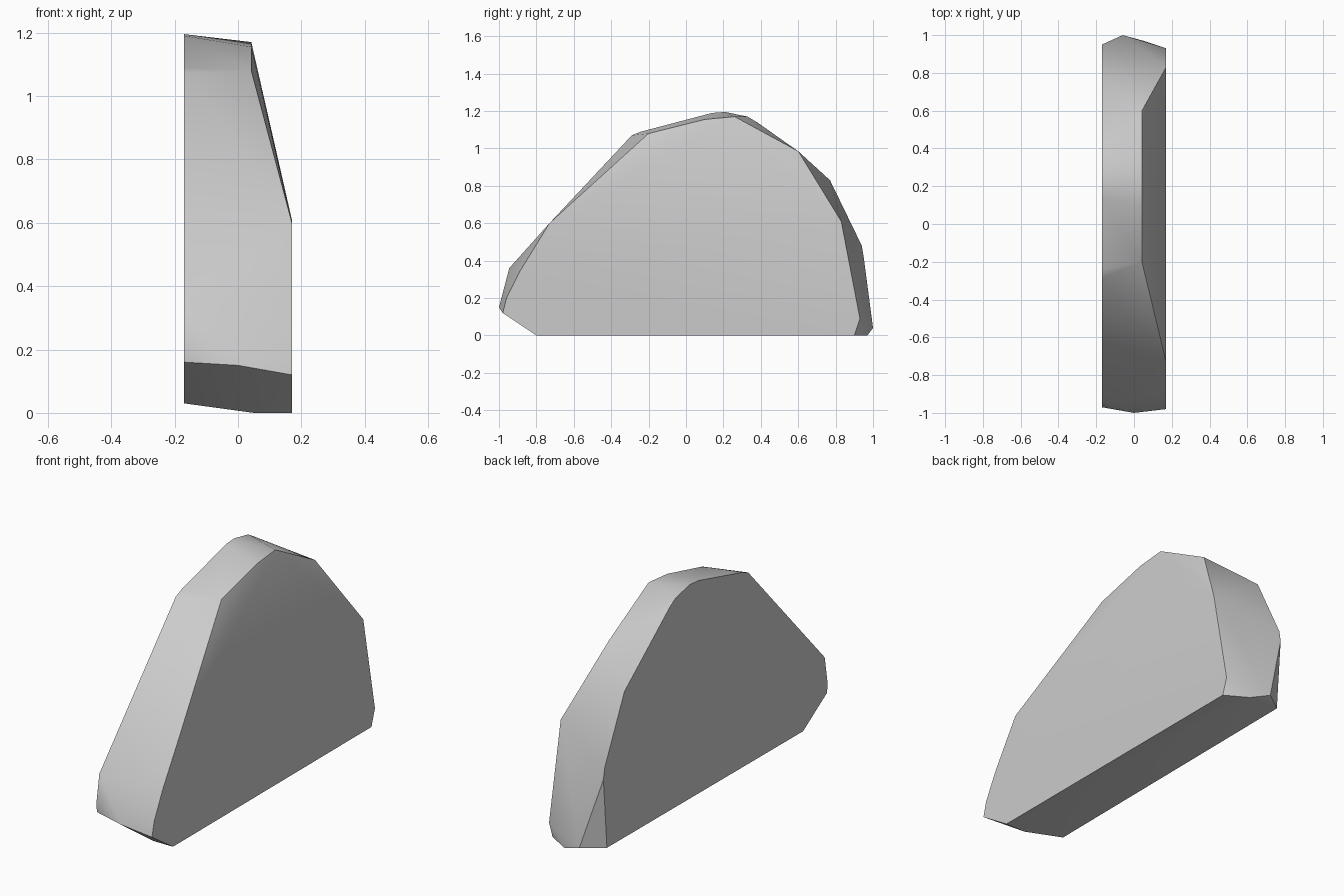
import bpy, bmesh, math

if "Cube" in bpy.data.objects:
    bpy.data.objects.remove(bpy.data.objects["Cube"])

# Outlines of the slab as (y, z) profiles, one per depth in x
left_profile = [(-0.76, 0.03), (-0.965, 0.16), (-0.97, 0.21), (-0.945, 0.36),
                (-0.29, 1.07), (-0.24, 1.09), (0.14, 1.19), (0.21, 1.195),
                (0.33, 1.17), (0.38, 1.14), (0.77, 0.83), (0.94, 0.48),
                (0.95, 0.42), (0.92, 0.04)]
right_profile = [(-0.8, 0), (-0.98, 0.12), (-0.96, 0.2), (-0.89, 0.34),
                 (-0.73, 0.6), (0.83, 0.61), (0.93, 0.09), (0.9, 0)]
ridge_profile = [(-0.2, 1.08), (0.1, 1.155), (0.26, 1.17), (0.6, 0.985)]

points = [(-0.17, y, z) for y, z in left_profile]
points += [(0.17, y, z) for y, z in right_profile]
points += [(0.042, y, z) for y, z in ridge_profile]
# Rounded front and back ends and the start of the flat underside
points += [(0, -1, 0.15), (0.05, -0.8, 0), (0.05, 0.97, 0), (-0.06, 1, 0.04)]

# Rock slab: the hull around the profiles, with flat facets merged
bm = bmesh.new()
verts = [bm.verts.new(p) for p in points]
hull = bmesh.ops.convex_hull(bm, input=verts)
loose = [v for v in bm.verts if not v.link_faces]
bmesh.ops.delete(bm, geom=loose, context='VERTS')
bmesh.ops.dissolve_limit(bm, angle_limit=math.radians(0.5),
                         verts=bm.verts[:], edges=bm.edges[:])
bmesh.ops.recalc_face_normals(bm, faces=bm.faces[:])
mesh = bpy.data.meshes.new("rock_slab")
bm.to_mesh(mesh)
bm.free()

rock = bpy.data.objects.new("rock_slab", mesh)
bpy.context.collection.objects.link(rock)
bpy.context.view_layer.objects.active = rock
rock.select_set(True)
bpy.ops.object.shade_smooth_by_angle(angle=math.radians(30))
